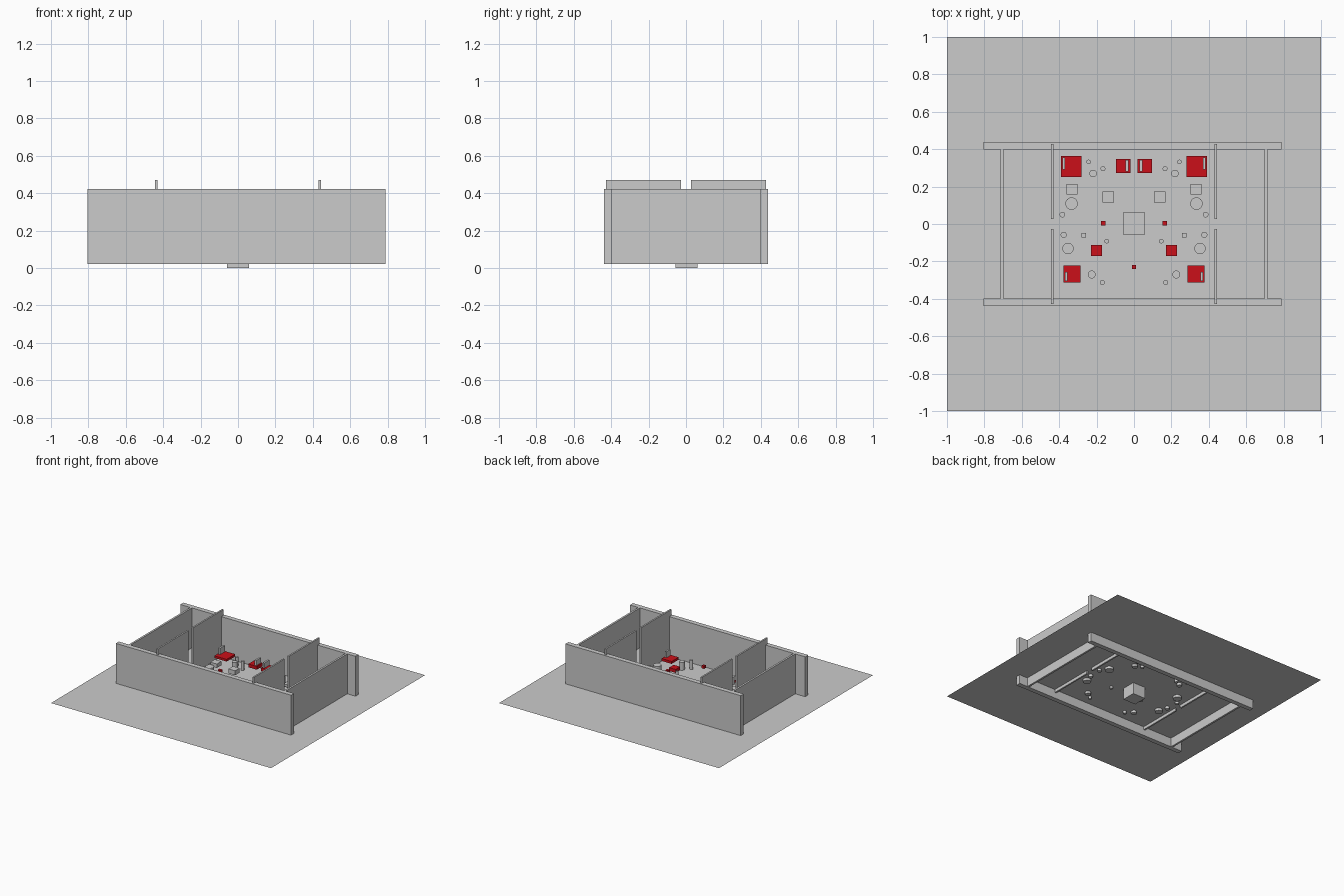
import bpy

FLOOR = 0.095
red = bpy.data.materials.new("red")
red.diffuse_color = (0.6, 0.005, 0.01, 1)


def box(name, x0, x1, y0, y1, z0, z1, mat=None):
    bpy.ops.mesh.primitive_cube_add(
        size=1, location=((x0 + x1) / 2, (y0 + y1) / 2, (z0 + z1) / 2))
    o = bpy.context.object
    o.name = name
    o.scale = (x1 - x0, y1 - y0, z1 - z0)
    if mat:
        o.data.materials.append(mat)
    return o


def box_pair(name, x0, x1, *rest, mat=None):
    box(name + "_right", x0, x1, *rest, mat=mat)
    box(name + "_left", -x1, -x0, *rest, mat=mat)


def pillar_pair(x, y, r, z0, z1):
    for side, s in (("right", 1), ("left", -1)):
        bpy.ops.mesh.primitive_cylinder_add(
            vertices=32, radius=r, depth=z1 - z0, location=(s * x, y, (z0 + z1) / 2))
        bpy.context.object.name = "pillar_" + side
        bpy.ops.object.shade_smooth_by_angle()


# Thin floor sheet
bpy.ops.mesh.primitive_plane_add(size=2, location=(0, 0, FLOOR))
bpy.context.object.name = "floor"

# Outer walls
box("back_wall", -0.804, 0.789, 0.399, 0.438, 0.021, 0.423)
box("front_wall", -0.804, 0.789, -0.438, -0.399, 0.021, 0.423)
box_pair("end_wall", 0.698, 0.714, -0.399, 0.399, 0.021, 0.423)

# Inner dividers with a gap in the middle
box_pair("back_divider", 0.43, 0.443, 0.028, 0.427, 0.07, 0.472)
box_pair("front_divider", 0.43, 0.443, -0.427, -0.028, 0.07, 0.472)

# Centre block, sunk through the floor
box("centre_block", -0.058, 0.058, -0.055, 0.061, 0.0, 0.115)

# Red platforms with their upright grey panels
box_pair("large_platform", 0.28, 0.391, 0.252, 0.364, 0.15, 0.168, mat=red)
box_pair("large_panel", 0.368, 0.383, 0.291, 0.355, 0.168, 0.22)
box_pair("back_platform", 0.02, 0.096, 0.272, 0.348, 0.145, 0.172, mat=red)
box_pair("back_panel", 0.03, 0.045, 0.28, 0.343, 0.172, 0.215)
box_pair("front_platform", 0.287, 0.378, -0.314, -0.223, 0.14, 0.16, mat=red)
box_pair("front_panel", 0.355, 0.369, -0.304, -0.256, 0.16, 0.21)
box_pair("small_platform", 0.172, 0.231, -0.17, -0.111, 0.14, 0.168, mat=red)

# Small red cubes
box_pair("side_cube", 0.153, 0.177, -0.009, 0.015, 0.185, 0.21, mat=red)
box("front_cube", -0.011, 0.011, -0.241, -0.219, 0.18, 0.203, mat=red)

# Grey crates
box_pair("outer_crate", 0.302, 0.362, 0.157, 0.215, 0.128, 0.16)
box_pair("inner_crate", 0.108, 0.168, 0.116, 0.175, 0.135, 0.172)
box_pair("small_crate", 0.256, 0.282, -0.072, -0.049, 0.13, 0.155)

# Round pillars: x, y, radius, top
for x, y, r, top in (
        (0.243, 0.332, 0.012, 0.17), (0.219, 0.27, 0.02, 0.16),
        (0.166, 0.296, 0.013, 0.17), (0.334, 0.109, 0.033, 0.15),
        (0.383, 0.05, 0.015, 0.16), (0.376, -0.058, 0.016, 0.16),
        (0.353, -0.131, 0.03, 0.15), (0.146, -0.092, 0.012, 0.17),
        (0.226, -0.27, 0.021, 0.16), (0.17, -0.313, 0.013, 0.17)):
    pillar_pair(x, y, r, 0.075, top)
